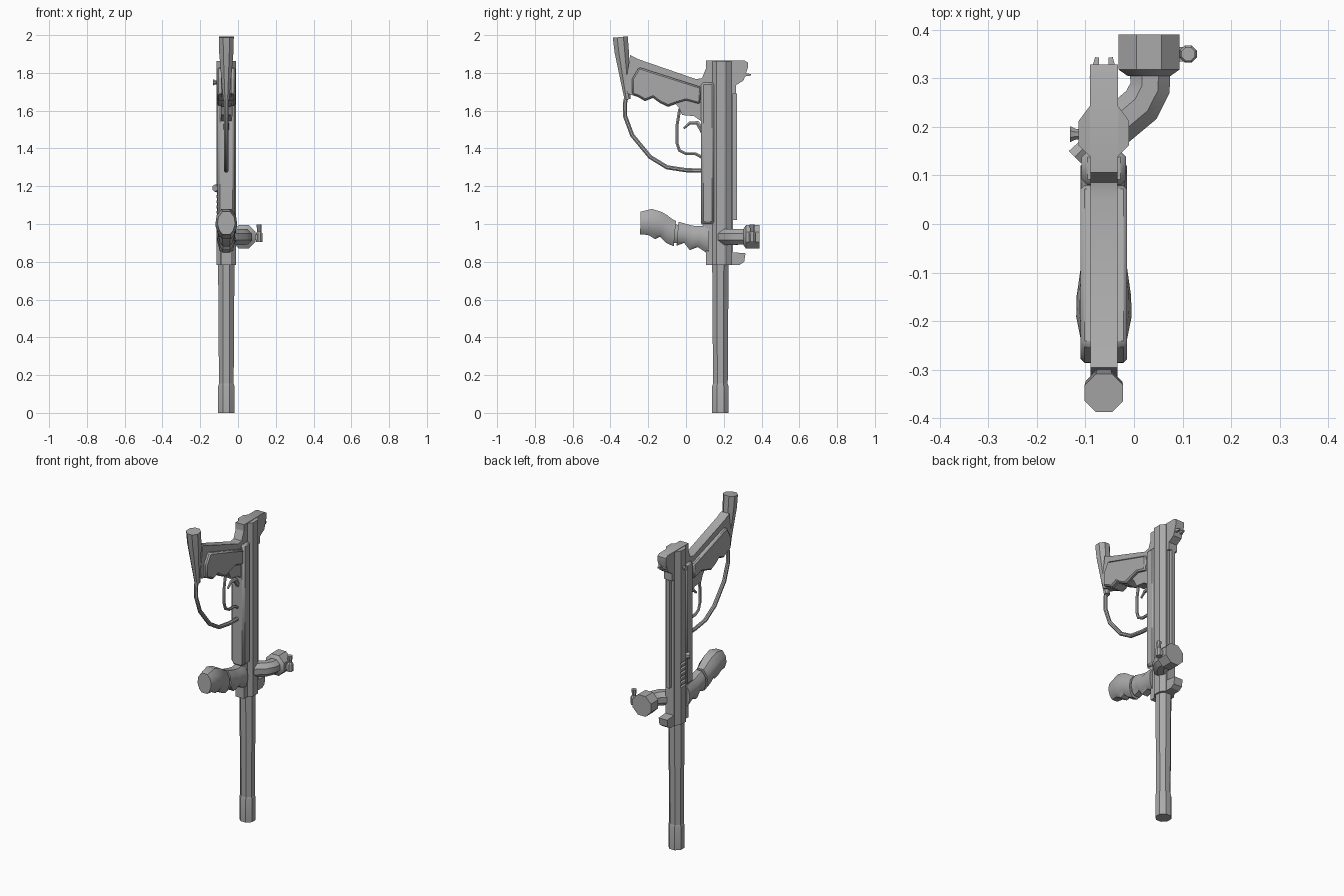
import bpy, bmesh, math
from mathutils import Vector, Matrix

cube = bpy.data.objects.get("Cube")
if cube:
    bpy.data.objects.remove(cube)

CX = -0.062          # body centre plane
BORE = 0.182         # y of the barrel axis

metal = bpy.data.materials.new("grey metal")
metal.use_nodes = True
metal.diffuse_color = (0.4, 0.4, 0.4, 1)
metal.node_tree.nodes["Principled BSDF"].inputs["Base Color"].default_value = metal.diffuse_color


def finish(name, bm, bevel=0, smooth=30):
    bmesh.ops.recalc_face_normals(bm, faces=bm.faces)
    mesh = bpy.data.meshes.new(name)
    bm.to_mesh(mesh)
    bm.free()
    mesh.materials.append(metal)
    ob = bpy.data.objects.new(name, mesh)
    bpy.context.collection.objects.link(ob)
    bpy.ops.object.select_all(action='DESELECT')
    ob.select_set(True)
    bpy.context.view_layer.objects.active = ob
    if bevel:
        mod = ob.modifiers.new("chamfer", 'BEVEL')
        mod.width = bevel
        mod.segments = 1
        mod.limit_method = 'ANGLE'
        mod.angle_limit = math.radians(60)
    bpy.ops.object.shade_smooth_by_angle(angle=math.radians(smooth))
    return ob


def skin(name, rings, smooth=30):
    """Join equal rings of points into a capped solid."""
    bm = bmesh.new()
    loops = [[bm.verts.new(p) for p in ring] for ring in rings]
    n = len(loops[0])
    for a, b in zip(loops, loops[1:]):
        for i in range(n):
            j = (i + 1) % n
            bm.faces.new((a[i], a[j], b[j], b[i]))
    bm.faces.new(loops[0])
    bm.faces.new(loops[-1])
    return finish(name, bm, smooth=smooth)


def plate(name, points, half, bevel=0):
    """Side profile in y and z, as thick as twice half."""
    bm = bmesh.new()
    face = bm.faces.new([bm.verts.new((CX - half, y, z)) for y, z in points])
    new = bmesh.ops.extrude_face_region(bm, geom=[face])["geom"]
    verts = [v for v in new if isinstance(v, bmesh.types.BMVert)]
    bmesh.ops.translate(bm, vec=(2 * half, 0, 0), verts=verts)
    return finish(name, bm, bevel)


def tube(name, path, radii, sides=8, ref=(1, 0, 0)):
    """Round bar along a path lying in the plane square to ref."""
    pts = [Vector(p) for p in path]
    if not isinstance(radii, (list, tuple)):
        radii = [radii] * len(pts)
    rings = []
    for i, (p, r) in enumerate(zip(pts, radii)):
        t = (pts[min(i + 1, len(pts) - 1)] - pts[max(i - 1, 0)]).normalized()
        u = t.cross(Vector(ref)).normalized()
        v = t.cross(u)
        angles = [(k + 0.5) * math.tau / sides for k in range(sides)]
        rings.append([p + r * (math.cos(a) * u + math.sin(a) * v) for a in angles])
    return skin(name, rings)


def side_path(points):
    return [(CX, y, z) for y, z in points]


def box(name, lo, hi):
    bm = bmesh.new()
    size = Vector(hi) - Vector(lo)
    mid = (Vector(hi) + Vector(lo)) / 2
    bmesh.ops.create_cube(bm, size=1, matrix=Matrix.Translation(mid) @ Matrix.Diagonal((*size, 1)))
    return finish(name, bm)


# Barrel with a thicker muzzle
tube("barrel", [(CX, BORE, z) for z in (0.14, 0.8)], [0.042, 0.047])
tube("muzzle", [(CX, BORE, z) for z in (0, 0.14, 0.155)], [0.047, 0.047, 0.042])

# Receiver: eight-sided sleeve around a flat core
sleeve = [(0.03, 0.06), (0.052, 0.03), (0.052, -0.02), (0.03, -0.042)]
outline = sleeve + [(-x, y) for x, y in reversed(sleeve)]
receiver = skin("receiver_sleeve", [[(CX + x, BORE + y, z) for x, y in outline]
                                    for z in (0.784, 1.862)], 10)
plate("receiver_core", [
    (0.106, 0.784), (0.106, 0.98), (0.08, 1.0), (0.08, 1.64), (0.106, 1.75),
    (0.106, 1.865), (0.31, 1.865), (0.328, 1.855), (0.328, 1.83), (0.305, 1.76),
    (0.265, 1.735), (0.265, 1.69), (0.25, 1.69), (0.25, 0.85), (0.315, 0.845),
    (0.308, 0.8), (0.285, 0.784)], 0.029)
plate("lower_frame", [(0.08, 1.0), (0.08, 1.75), (0.15, 1.75), (0.15, 1.0)], 0.046, 0.012)
box("rear_rail", (CX - 0.012, 0.24, 1.02), (CX + 0.012, 0.27, 1.69))

# Vent slots cut into the receiver side
slots = bmesh.new()
for i in range(6):
    at = Matrix.Translation((CX - 0.052, BORE - 0.005, 1.02 + i * 0.028))
    bmesh.ops.create_cube(slots, size=1, matrix=at @ Matrix.Diagonal((0.03, 0.075, 0.013, 1)))
cutter = finish("slot_cutter", slots)
mod = receiver.modifiers.new("slots", 'BOOLEAN')
mod.operation = 'DIFFERENCE'
mod.object = cutter
bpy.context.view_layer.objects.active = receiver
bpy.ops.object.modifier_apply(modifier=mod.name)
bpy.data.objects.remove(cutter)

# Forked rear sight, side knob and cocking lever
for s, side in ((-1, "right"), (1, "left")):
    tube("sight_ear_" + side, [(CX + s * 0.02, 0.3, 1.79), (CX + s * 0.014, 0.343, 1.79)],
         [0.014, 0.006], 4, (0, 0, 1))
tube("side_knob", [(x, BORE + 0.003, 1.75) for x in (-0.1, -0.12, -0.132)],
     [0.01, 0.012, 0.018], 8, (0, 0, 1))
tube("cocking_lever", [(-0.1, 0.16, 1.19), (-0.122, 0.138, 1.19)], [0.018, 0.02], 6, (0, 0, 1))

# Rear grip frame and its raised panels
fingers = [(-0.053, 1.635), (-0.095, 1.62), (-0.138, 1.64), (-0.175, 1.667),
           (-0.217, 1.65), (-0.254, 1.672), (-0.286, 1.683)]
plate("grip_frame", [
    (-0.296, 1.894), (-0.254, 1.873), (0.053, 1.767), (0.085, 1.772), (0.106, 1.825),
    (0.14, 1.82), (0.14, 1.55), (0.08, 1.545), (0.042, 1.571), (-0.02, 1.577),
    (-0.037, 1.614)] + fingers + [(-0.31, 1.69), (-0.32, 1.735)], 0.028)
plate("grip_panels", [(-0.285, 1.77), (-0.249, 1.83), (0.08, 1.725), (0.074, 1.635), (0, 1.655)]
      + [(y, z + 0.004) for y, z in fingers], 0.048, 0.008)

# Air fitting, hose, trigger guard and trigger
tube("air_fitting", side_path([(-0.348, 1.99), (-0.34, 1.91), (-0.309, 1.66)]),
     [0.043, 0.041, 0.018])
tube("air_hose", side_path([(-0.312, 1.69), (-0.323, 1.64), (-0.322, 1.57), (-0.285, 1.47),
                            (-0.19, 1.355), (-0.1, 1.3), (0, 1.285), (0.1, 1.282)]), 0.012)
tube("trigger_guard", side_path([(-0.033, 1.61), (-0.048, 1.52), (-0.048, 1.43), (-0.035, 1.39),
                                 (0, 1.372), (0.05, 1.372), (0.09, 1.35)]), 0.009, 6)
tube("trigger", side_path([(0.09, 1.49), (0.06, 1.535), (0.02, 1.535), (-0.012, 1.505)]),
     [0.016, 0.013, 0.01, 0.006], 6)


# Foregrip: lofted sections of top point, bottom point and half width
def loft_grip(name, sections):
    rings = []
    for ty, tz, by, bz, w in sections:
        top, low = Vector((CX, ty, tz)), Vector((CX, by, bz))
        rings.append([top.lerp(low, f) + Vector((s * w, 0, 0)) for f, s in (
            (0, -0.45), (0, 0.45), (0.25, 0.9), (0.55, 1), (0.85, 0.75),
            (1, 0.4), (1, -0.4), (0.85, -0.75), (0.55, -1), (0.25, -0.9))])
    skin(name, rings, 35)


loft_grip("foregrip", [
    (-0.24, 1.065, -0.243, 0.945, 0.047), (-0.18, 1.08, -0.2, 0.942, 0.057),
    (-0.127, 1.063, -0.164, 0.92, 0.056), (-0.1, 1.047, -0.137, 0.932, 0.052),
    (-0.074, 1.027, -0.106, 0.9, 0.048), (-0.053, 1.016, -0.065, 0.882, 0.046)])
loft_grip("foregrip_neck", [(-0.06, 1.0, -0.07, 0.9, 0.036), (-0.03, 0.99, -0.035, 0.9, 0.036)])
loft_grip("foregrip_mount", [
    (-0.04, 1.012, -0.05, 0.885, 0.045), (0.02, 0.995, -0.01, 0.9, 0.046),
    (0.053, 0.988, 0.02, 0.862, 0.047), (0.08, 0.99, 0.063, 0.878, 0.048),
    (0.12, 0.99, 0.12, 0.84, 0.048)])

# Feed elbow, feed cup and clamp screw
FEED = 0.932
tube("feed_elbow", [(-0.05, 0.19, FEED), (0.015, 0.245, FEED), (0.033, 0.28, FEED),
                    (0.033, 0.315, FEED)], [0.045, 0.046, 0.045, 0.045], 8, (0, 0, 1))
tube("feed_cup", [(0.031, y, FEED) for y in (0.305, 0.318, 0.39)],
     [0.048, 0.068, 0.068], 8, (0, 0, 1))
tube("clamp_screw", [(0.112, 0.35, z) for z in (0.905, 0.95, 0.96, 0.998)],
     [0.019, 0.019, 0.012, 0.015], 8)
box("clamp_lug", (0.08, 0.335, 0.915), (0.11, 0.365, 0.945))
